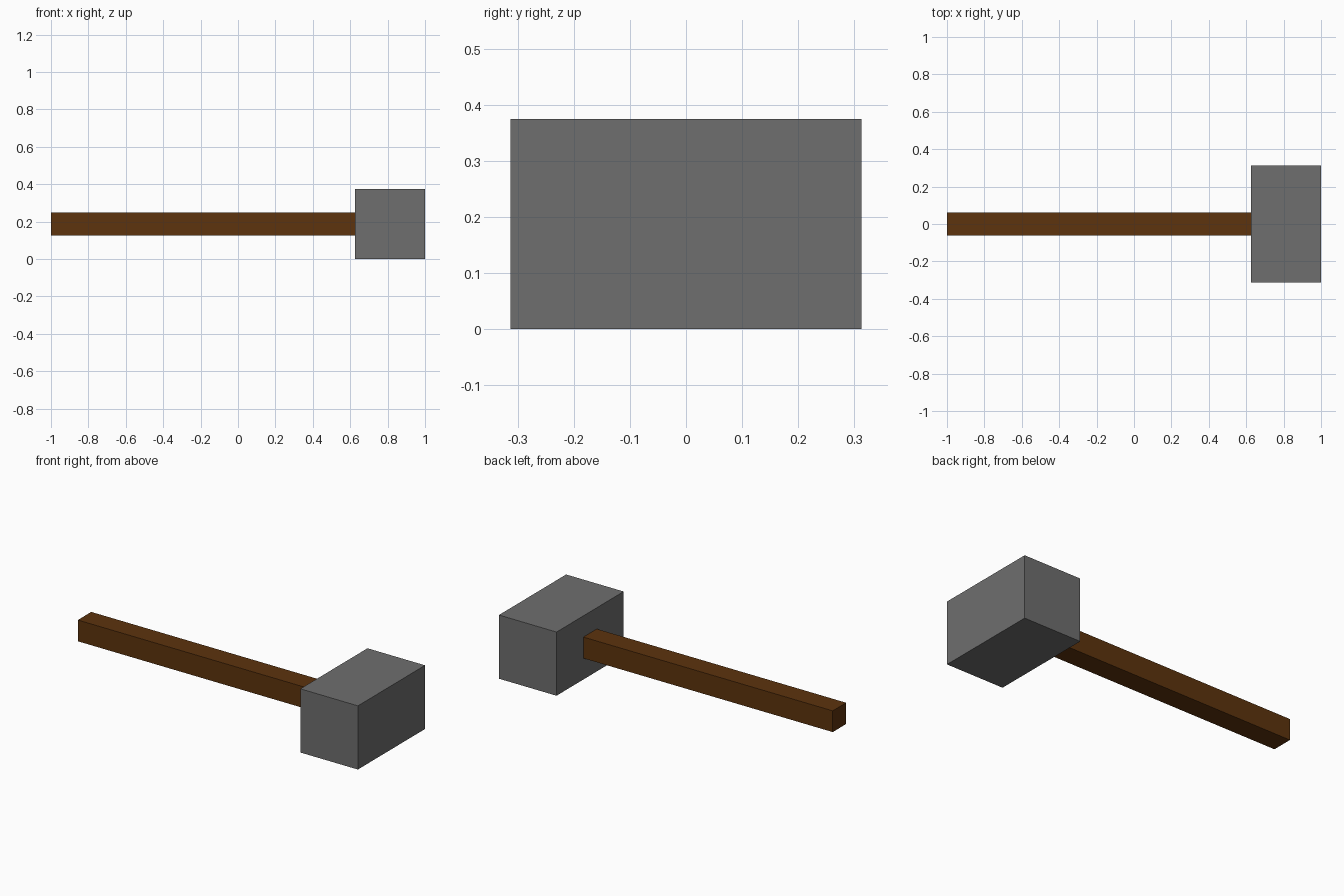
import bpy

cube = bpy.data.objects.get("Cube")
if cube:
    bpy.data.objects.remove(cube, do_unlink=True)


def make_material(name, rgb):
    mat = bpy.data.materials.new(name)
    mat.use_nodes = True
    colour = (*rgb, 1.0)
    mat.diffuse_color = colour
    mat.node_tree.nodes["Principled BSDF"].inputs["Base Color"].default_value = colour
    return mat


def make_box(name, low, high, mat):
    """Axis-aligned box between two opposite corners."""
    centre = [(a + b) / 2 for a, b in zip(low, high)]
    size = [b - a for a, b in zip(low, high)]
    bpy.ops.mesh.primitive_cube_add(size=1, location=centre)
    obj = bpy.context.object
    obj.name = obj.data.name = name
    obj.scale = size
    bpy.ops.object.transform_apply(location=False, rotation=False, scale=True)
    obj.data.materials.append(mat)
    return obj


wood = make_material("brown wood", (0.109, 0.033, 0.004))
metal = make_material("grey metal", (0.156, 0.156, 0.156))

# Square handle, butting against the head
make_box("handle", (-1.0, -0.0625, 0.125), (0.625, 0.0625, 0.25), wood)

# Block head lying across the end of the handle
make_box("hammer_head", (0.625, -0.3125, 0.0), (1.0, 0.3125, 0.375), metal)
